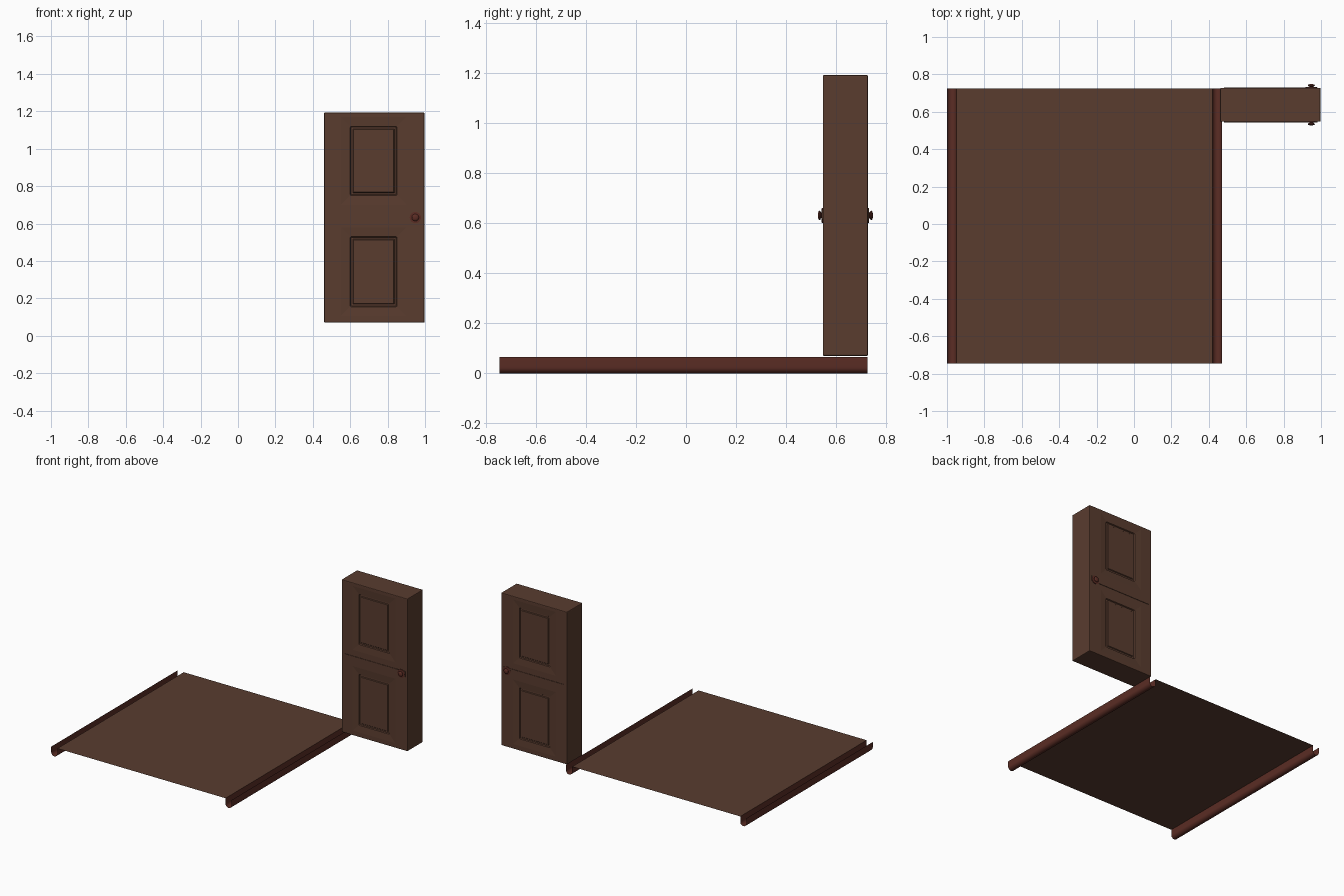
import bpy, bmesh, math
from mathutils import Vector, Matrix

if "Cube" in bpy.data.objects:
    bpy.data.objects.remove(bpy.data.objects["Cube"])


def material(name, rgb):
    m = bpy.data.materials.new(name)
    m.diffuse_color = (*rgb, 1)
    m.use_nodes = True
    m.node_tree.nodes["Principled BSDF"].inputs["Base Color"].default_value = m.diffuse_color
    return m


BROWN = material("dark brown wood", (0.100, 0.045, 0.028))
RED = material("reddish brown", (0.105, 0.026, 0.018))


def finish(bm, name, mat):
    me = bpy.data.meshes.new(name)
    bm.to_mesh(me)
    bm.free()
    me.materials.append(mat)
    ob = bpy.data.objects.new(name, me)
    bpy.context.collection.objects.link(ob)
    return ob


def smooth(ob, angle=40):
    bpy.ops.object.select_all(action='DESELECT')
    ob.select_set(True)
    bpy.context.view_layer.objects.active = ob
    bpy.ops.object.shade_smooth_by_angle(angle=math.radians(angle))


def box(bm, lo, hi):
    lo, hi = Vector(lo), Vector(hi)
    mat = Matrix.Translation((lo + hi) / 2) @ Matrix.Diagonal((*(hi - lo), 1))
    bmesh.ops.create_cube(bm, size=1, matrix=mat)


Y0, Y1, TOP = -0.745, 0.725, 0.065

# flat sheet between the gutters
bm = bmesh.new()
bm.faces.new([bm.verts.new(p) for p in
              ((-0.95, Y0, TOP), (0.42, Y0, TOP), (0.42, Y1, TOP), (-0.95, Y1, TOP))])
finish(bm, "flat_sheet", BROWN)


# open U-shaped gutters, one along each side
def gutter(name, x0, x1):
    cx, r = (x0 + x1) / 2, (x1 - x0) / 2
    prof = [(x0, TOP)]
    prof += [(cx - r * math.cos(math.pi * i / 12), r - r * math.sin(math.pi * i / 12))
             for i in range(13)]
    prof += [(x1, TOP)]
    bm = bmesh.new()
    a = [bm.verts.new((x, Y0, z)) for x, z in prof]
    b = [bm.verts.new((x, Y1, z)) for x, z in prof]
    for i in range(len(prof) - 1):
        bm.faces.new((a[i], a[i + 1], b[i + 1], b[i]))
    smooth(finish(bm, name, RED))


gutter("left_gutter", -1.0, -0.95)
gutter("right_gutter", 0.42, 0.47)

# thick door slab with two sunken panels on both faces
DX0, DX1, DY0, DY1, DZ0, DZ1 = 0.46, 0.997, 0.547, 0.728, 0.07, 1.193
PX = (0.55, 0.90)
PANELS = ((0.105, 0.58), (0.70, 1.17))
bm = bmesh.new()
box(bm, (DX0, DY0, DZ0), (DX1, DY1, DZ1))
for axis, cuts in ((Vector((1, 0, 0)), PX),
                   (Vector((0, 0, 1)), [z for p in PANELS for z in p])):
    for c in cuts:
        bmesh.ops.bisect_plane(bm, geom=bm.verts[:] + bm.edges[:] + bm.faces[:],
                               plane_co=axis * c, plane_no=axis)
bm.normal_update()
panels = []
for f in bm.faces:
    c = f.calc_center_median()
    if abs(f.normal.y) > 0.9 and PX[0] < c.x < PX[1] and any(a < c.z < b for a, b in PANELS):
        panels.append(f)
for thick, depth in ((0.05, -0.004), (0.004, -0.007), (0.010, 0.0), (0.004, 0.005)):
    bmesh.ops.inset_individual(bm, faces=panels, thickness=thick, depth=depth,
                               use_even_offset=True)
door = finish(bm, "door", BROWN)
bev = door.modifiers.new("soft_edges", 'BEVEL')
bev.width, bev.segments = 0.005, 2
bev.limit_method, bev.angle_limit = 'ANGLE', math.radians(75)

# thin cross bands between the panels, front and back
bm = bmesh.new()
for y0, y1 in ((DY0 - 0.003, DY0 + 0.002), (DY1 - 0.002, DY1 + 0.003)):
    box(bm, (0.48, y0, 0.615), (0.98, y1, 0.655))
finish(bm, "door_cross_bands", BROWN)

# round knobs with rosettes on both sides
for name, y, s in (("front_knob", DY0, -1), ("back_knob", DY1, 1)):
    prof = [(0.030, -0.002), (0.030, 0.004), (0.010, 0.005), (0.013, 0.008),
            (0.018, 0.010), (0.019, 0.013), (0.016, 0.017), (0.008, 0.0195), (0, 0.020)]
    bm = bmesh.new()
    vs = [bm.verts.new((0.948 + r, y + s * h, 0.632)) for r, h in prof]
    es = [bm.edges.new(p) for p in zip(vs, vs[1:])]
    bmesh.ops.spin(bm, geom=vs + es, cent=(0.948, y, 0.632), axis=(0, 1, 0),
                   angle=2 * math.pi, steps=24, use_merge=True)
    bmesh.ops.remove_doubles(bm, verts=bm.verts, dist=1e-5)
    bmesh.ops.recalc_face_normals(bm, faces=bm.faces)
    smooth(finish(bm, name, RED))
